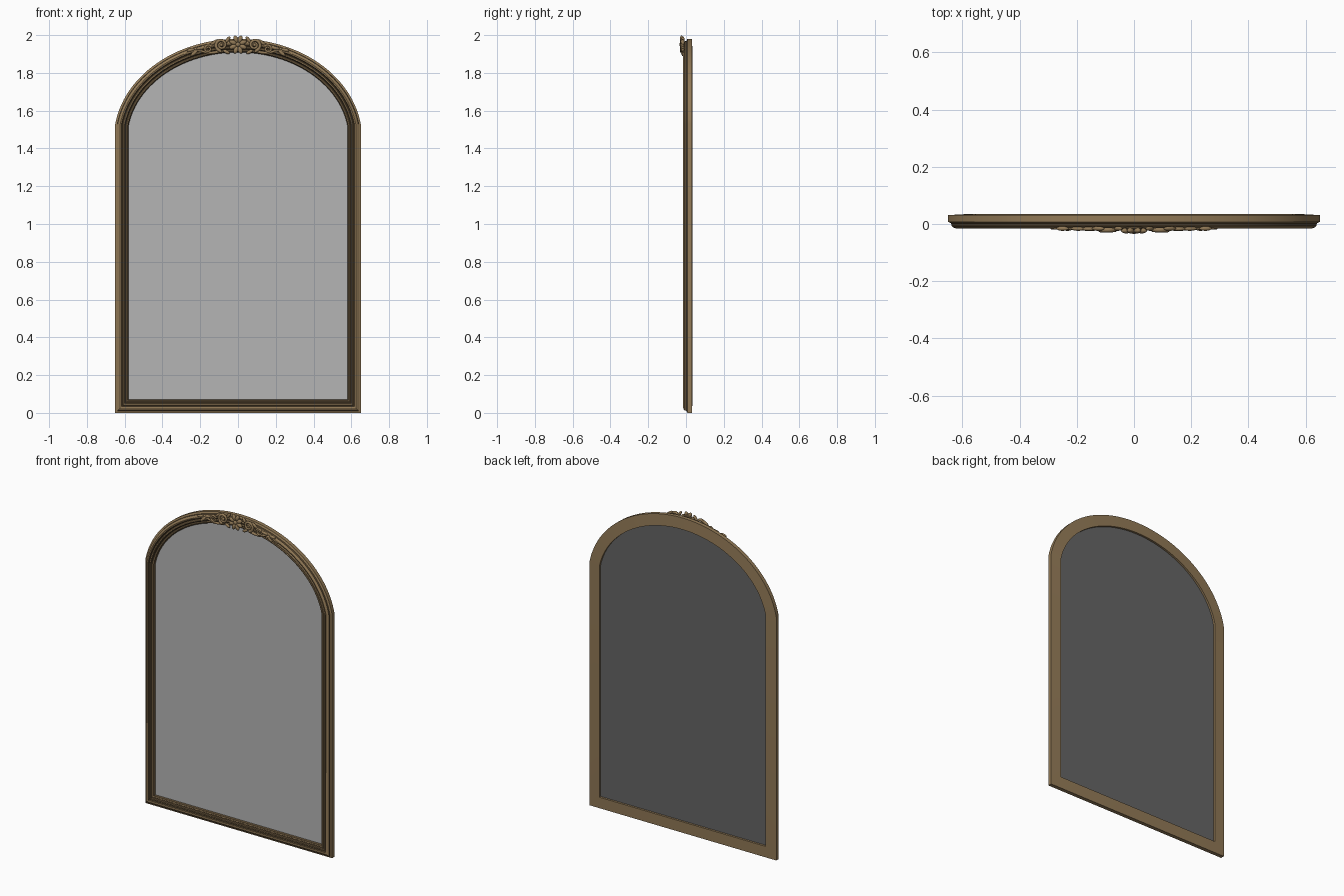
import bpy, bmesh, math
from mathutils import Vector

cube = bpy.data.objects.get("Cube")
if cube:
    bpy.data.objects.remove(cube, do_unlink=True)


def material(name, rgb):
    m = bpy.data.materials.new(name)
    m.use_nodes = True
    m.diffuse_color = (*rgb, 1)
    bsdf = m.node_tree.nodes["Principled BSDF"]
    bsdf.inputs["Base Color"].default_value = (*rgb, 1)
    bsdf.inputs["Roughness"].default_value = 0.6
    return m


BRONZE = material("antique bronze", (0.29, 0.195, 0.095))
DARK = material("dark patina", (0.10, 0.066, 0.032))
GLASS = material("mirror grey", (0.46, 0.46, 0.46))
BACKING = material("backing grey", (0.13, 0.13, 0.13))


def finish(obj, angle=35):
    bpy.ops.object.select_all(action='DESELECT')
    obj.select_set(True)
    bpy.context.view_layer.objects.active = obj
    bpy.ops.object.shade_smooth_by_angle(angle=math.radians(angle))


def mesh_object(name, bm, mats):
    bmesh.ops.recalc_face_normals(bm, faces=bm.faces[:])
    me = bpy.data.meshes.new(name)
    bm.to_mesh(me)
    bm.free()
    for m in mats:
        me.materials.append(m)
    obj = bpy.data.objects.new(name, me)
    bpy.context.collection.objects.link(obj)
    return obj


# Outline: square foot and a broad elliptical arch meeting the sides at a slight corner
HALF, SPRING, TOP, CENTRE = 0.65, 1.53, 1.98, 1.45
rise = TOP - CENTRE
start = math.asin((SPRING - CENTRE) / rise)
span = HALF / math.cos(start)
STEPS = 56
outline = [Vector((-HALF, 0)), Vector((HALF, 0))]
for i in range(STEPS + 1):
    a = start + (math.pi - 2 * start) * i / STEPS
    outline.append(Vector((span * math.cos(a), CENTRE + rise * math.sin(a))))


def inset(d):
    """Outline moved inward by d with mitred corners."""
    result = []
    for i, p in enumerate(outline):
        e1 = (p - outline[i - 1]).normalized()
        e2 = (outline[(i + 1) % len(outline)] - p).normalized()
        n1, n2 = Vector((-e1.y, e1.x)), Vector((-e2.y, e2.x))
        result.append(p + (n1 + n2) * d / (1 + n1.dot(n2)))
    return result


# Moulded frame: (distance inward, y) section swept round the outline
section = [(0, 0.031), (0, 0.007), (0.007, 0.005), (0.011, 0.002),
           (0.013, -0.007), (0.019, -0.012), (0.026, -0.015), (0.033, -0.013),
           (0.036, -0.005), (0.040, -0.004), (0.043, -0.011), (0.049, -0.012),
           (0.053, -0.004), (0.057, -0.002), (0.060, -0.006), (0.066, -0.004),
           (0.071, 0.004), (0.071, 0.035)]
grooves = {3, 7, 8, 11, 12, 15}
bm = bmesh.new()
rings = [[bm.verts.new((p.x, y, p.y)) for p in inset(d)] for d, y in section]
for s, ring in enumerate(rings):
    after = rings[(s + 1) % len(rings)]
    for i in range(len(ring)):
        j = (i + 1) % len(ring)
        f = bm.faces.new((ring[i], ring[j], after[j], after[i]))
        f.material_index = 1 if s in grooves else 0
finish(mesh_object("moulded_frame", bm, [BRONZE, DARK]), 28)

# Mirror pane with a darker backing
bm = bmesh.new()
loop = inset(0.069)
front = [bm.verts.new((p.x, 0.006, p.y)) for p in loop]
back = [bm.verts.new((p.x, 0.022, p.y)) for p in loop]
bm.faces.new(front)
bm.faces.new(back).material_index = 1
for i in range(len(loop)):
    j = (i + 1) % len(loop)
    bm.faces.new((front[i], front[j], back[j], back[i])).material_index = 1
mesh_object("mirror_pane", bm, [GLASS, BACKING])


def blob(name, x, y, z, size, turn=0, mat=BRONZE):
    """Flattened rounded lump, turned in the plane of the frame."""
    bpy.ops.mesh.primitive_uv_sphere_add(segments=16, ring_count=8, location=(x, y, z),
                                         rotation=(0, -turn, 0))
    obj = bpy.context.object
    obj.name = name
    obj.scale = size
    obj.data.materials.append(mat)
    finish(obj, 60)


def stem(name, points, y, thick, thin):
    """Round tapering strand through (x, z) points."""
    cu = bpy.data.curves.new(name, 'CURVE')
    cu.dimensions = '3D'
    cu.bevel_depth = 1
    cu.bevel_resolution = 2
    cu.use_fill_caps = True
    sp = cu.splines.new('POLY')
    sp.points.add(len(points) - 1)
    for i, (x, z) in enumerate(points):
        sp.points[i].co = (x, y, z, 1)
        sp.points[i].radius = thick + (thin - thick) * i / (len(points) - 1)
    cu.materials.append(BRONZE)
    obj = bpy.data.objects.new(name, cu)
    bpy.context.collection.objects.link(obj)
    bpy.ops.object.select_all(action='DESELECT')
    obj.select_set(True)
    bpy.context.view_layer.objects.active = obj
    bpy.ops.object.convert(target='MESH')
    finish(bpy.context.object, 50)


def spiral(cx, cz, r0, r1, a0, turns, n=28):
    pts = []
    for i in range(n + 1):
        t = i / n
        a, r = a0 + turns * math.tau * t, r0 + (r1 - r0) * t
        pts.append((cx + r * math.cos(a), cz + r * math.sin(a)))
    return pts


# Central rosette of the crest
blob("rosette_base", 0, -0.016, 1.95, (0.036, 0.008, 0.038), mat=DARK)
for k in range(8):
    a = math.tau * (k + 0.5) / 8
    blob("rosette_petal", 0.029 * math.cos(a), -0.023, 1.95 + 0.031 * math.sin(a),
         (0.020, 0.010, 0.012), a)
blob("rosette_bud", 0, -0.025, 1.95, (0.013, 0.010, 0.013))

# Scrolls and trailing leaves on both sides of the rosette
for side, word in ((1, "left"), (-1, "right")):
    def mirrored(points):
        return [(side * x, z) for x, z in points]

    stem(word + "_large_scroll",
         mirrored(spiral(0.088, 1.948, 0.032, 0.009, -1.4, 1.5)), -0.021, 0.009, 0.006)
    stem(word + "_small_scroll",
         mirrored(spiral(0.158, 1.927, 0.022, 0.007, 2.6, -1.4)), -0.017, 0.007, 0.005)
    tail = [(0.088, 1.916), (0.125, 1.908), (0.16, 1.905), (0.195, 1.916),
            (0.225, 1.918), (0.26, 1.906), (0.29, 1.893)]
    stem(word + "_trailing_stem", mirrored(tail), -0.015, 0.009, 0.004)
    blob(word + "_scroll_eye", side * 0.088, -0.021, 1.948, (0.010, 0.009, 0.010))
    leaves = [(0.055, 1.975, 0.022, 2.2), (0.125, 1.962, 0.026, -0.6),
              (0.062, 1.912, 0.020, 0.5), (0.195, 1.932, 0.026, -0.2),
              (0.232, 1.905, 0.024, -0.7), (0.250, 1.922, 0.022, -0.2)]
    for x, z, length, turn in leaves:
        blob(word + "_leaf", side * x, -0.016, z, (length, 0.008, 0.009), side * turn)
